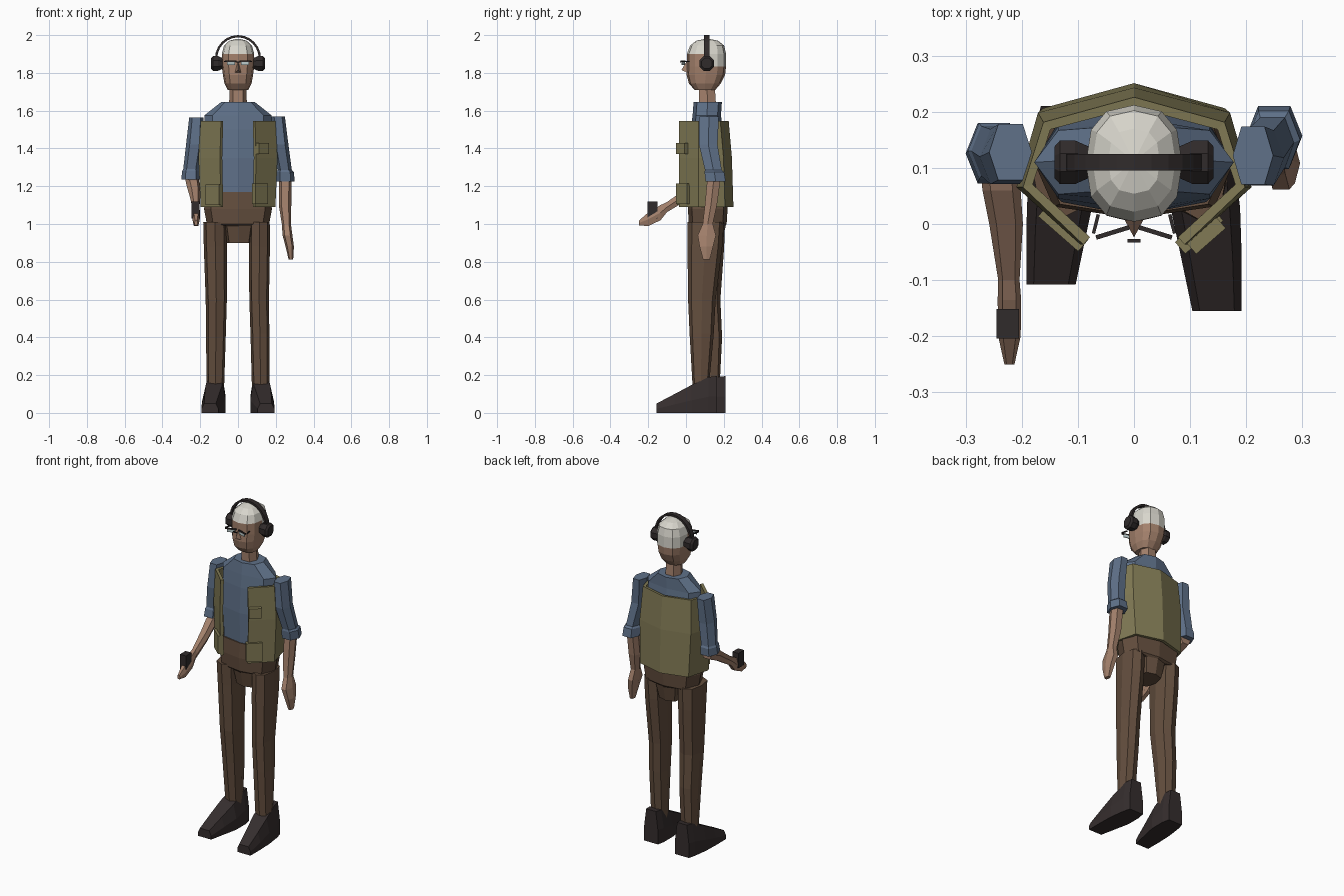
import bpy, bmesh, math
from mathutils import Matrix, Vector

cube = bpy.data.objects.get("Cube")
if cube:
    bpy.data.objects.remove(cube)


def material(name, rgb):
    m = bpy.data.materials.new(name)
    m.use_nodes = True
    m.diffuse_color = (*rgb, 1)
    m.node_tree.nodes["Principled BSDF"].inputs["Base Color"].default_value = (*rgb, 1)
    return m


SKIN = material("skin", (0.37, 0.22, 0.15))
HAIR = material("white_hair", (0.68, 0.665, 0.6))
SHIRT = material("blue_shirt", (0.115, 0.165, 0.25))
VEST = material("olive_vest", (0.22, 0.195, 0.09))
TROUSERS = material("brown_trousers", (0.125, 0.076, 0.048))
SHOE = material("dark_shoe", (0.036, 0.027, 0.027))
BLACK = material("charcoal", (0.03, 0.024, 0.024))
LENS = material("pale_lens", (0.5, 0.6, 0.6))


def finish(name, bm, *mats):
    bmesh.ops.recalc_face_normals(bm, faces=bm.faces)
    mesh = bpy.data.meshes.new(name)
    bm.to_mesh(mesh)
    bm.free()
    for m in mats:
        mesh.materials.append(m)
    ob = bpy.data.objects.new(name, mesh)
    bpy.context.collection.objects.link(ob)
    return ob


def skin_rings(bm, rings):
    """Join equal rings of points into a capped tube."""
    loops = [[bm.verts.new(p) for p in ring] for ring in rings]
    n = len(loops[0])
    for a, b in zip(loops, loops[1:]):
        for i in range(n):
            bm.faces.new((a[i], a[(i + 1) % n], b[(i + 1) % n], b[i]))
    bm.faces.new(loops[0])
    bm.faces.new(loops[-1])


def loft(name, sections, mat, n=8, axis="Z", p=0.8, turn=0.0):
    """Tube through sections (x, y, z, radius_a, radius_b) across an axis."""
    def ring(x, y, z, ra, rb):
        pts = []
        for i in range(n):
            t = 2 * math.pi * i / n + turn
            c, s = math.cos(t), math.sin(t)
            a = math.copysign(abs(c) ** p, c) * ra
            b = math.copysign(abs(s) ** p, s) * rb
            off = {"X": (0, a, b), "Y": (a, 0, b), "Z": (a, b, 0)}[axis]
            pts.append(Vector((x, y, z)) + Vector(off))
        return pts
    bm = bmesh.new()
    skin_rings(bm, [ring(*s) for s in sections])
    return finish(name, bm, mat)


def box(name, centre, size, mat, turn=0.0):
    bm = bmesh.new()
    bmesh.ops.create_cube(bm, size=1)
    bm.transform(Matrix.Translation(centre) @ Matrix.Rotation(turn, 4, "Z")
                 @ Matrix.Diagonal((*size, 1)))
    return finish(name, bm, mat)


def sheet(name, rows, mat, thickness):
    """Open grid of points given thickness."""
    bm = bmesh.new()
    grid = [[bm.verts.new(p) for p in row] for row in rows]
    for a, b in zip(grid, grid[1:]):
        for i in range(len(a) - 1):
            bm.faces.new((a[i], a[i + 1], b[i + 1], b[i]))
    ob = finish(name, bm, mat)
    mod = ob.modifiers.new("thickness", "SOLIDIFY")
    mod.thickness = thickness
    mod.offset = 0
    return ob


# Torso, hips and neck
loft("shirt", [(0, .115, 1.14, .16, .095), (0, .115, 1.35, .17, .1),
               (0, .11, 1.5, .178, .085), (0, .11, 1.575, .178, .075),
               (0, .115, 1.645, .09, .075)], SHIRT)
loft("hips", [(0, .115, 1.17, .165, .1), (0, .115, 1.08, .18, .105),
              (0, .115, 1.0, .165, .1), (.005, .115, .99, .08, .095),
              (.005, .115, .9, .065, .075)], TROUSERS, p=0.65)
loft("neck", [(0, .115, 1.62, .048, .05), (0, .11, 1.75, .042, .046)], SKIN, n=6)

# Head, with hair over the crown and the back
head = loft("head", [(0, .1, 1.71, .055, .055), (0, .1, 1.745, .072, .085),
                     (0, .105, 1.79, .08, .102), (0, .108, 1.835, .086, .104),
                     (0, .108, 1.9, .086, .104), (0, .112, 1.945, .074, .09),
                     (0, .112, 1.97, .046, .058), (0, .112, 1.98, .01, .012)],
            SKIN, n=12)
head.data.materials.append(HAIR)
for f in head.data.polygons:
    c = f.center
    f.material_index = int(c.z > 1.9 or (c.z > 1.83 and c.y > .125))

# Nose
bm = bmesh.new()
base = [bm.verts.new(v) for v in ((-.018, .01, 1.8), (.018, .01, 1.8), (0, .006, 1.865))]
tip = bm.verts.new((0, -.024, 1.815))
bm.faces.new(base)
for i in range(3):
    bm.faces.new((base[i], base[(i + 1) % 3], tip))
finish("nose", bm, SKIN)

# Glasses
for side, s in (("left", 1), ("right", -1)):
    box(side + "_lens", (s * .037, -.014, 1.85), (.044, .005, .018), LENS, -s * .3)
    box(side + "_glasses_frame", (s * .038, -.015, 1.861), (.062, .008, .007), BLACK, -s * .3)
    box(side + "_glasses_temple", (s * .068, 0, 1.861), (.006, .035, .006), BLACK, s * .25)
box("glasses_bridge", (0, -.03, 1.857), (.024, .006, .006), BLACK)

# Headphones
for side, s in (("left", 1), ("right", -1)):
    loft(side + "_ear_cup", [(s * .08, .11, 1.85, .03, .03), (s * .105, .11, 1.85, .042, .042),
                             (s * .132, .11, 1.85, .042, .042), (s * .142, .11, 1.85, .03, .03)],
         BLACK, axis="X", p=1, turn=math.pi / 8)
arc = [math.pi * i / 12 for i in range(13)]
sheet("headphone_band", [[(.116 * math.cos(t), y, 1.875 + .119 * math.sin(t)) for t in arc]
                         for y in (.095, .125)], BLACK, .012)

# Open vest
half = [(.087, -.03), (.195, .068), (.16, .2)]


def vest_row(z, wide, back):
    right = [(-x * wide, y + (back if y > .1 else 0), z) for x, y in half]
    left = [(-x, y, z) for x, y, z in reversed(right)]
    return right + [(0, .242 + back, z)] + left


sheet("vest", [vest_row(1.09, .97, 0), vest_row(1.35, 1.03, -.008),
               vest_row(1.545, .97, -.025)], VEST, .018)

# Vest pockets
for name, x, y, z, w, h in (("upper_left_pocket", .128, -.02, 1.4, .07, .06),
                            ("lower_left_pocket", .116, -.013, 1.16, .09, .11),
                            ("lower_right_pocket", -.126, -.007, 1.155, .095, .11)):
    box(name, (x, y, z), (w, .028, h), VEST, math.copysign(.72, x))

# Sleeves with flared cuffs
loft("left_sleeve", [(.212, .122, 1.57, .036, .058), (.225, .118, 1.42, .042, .055),
                     (.247, .145, 1.285, .038, .05), (.249, .15, 1.275, .047, .058),
                     (.25, .157, 1.225, .05, .06)], SHIRT, n=6)
loft("right_sleeve", [(-.22, .128, 1.565, .038, .056), (-.23, .12, 1.42, .045, .055),
                      (-.248, .13, 1.29, .042, .05), (-.249, .13, 1.28, .047, .056),
                      (-.25, .126, 1.235, .05, .06)], SHIRT, n=6)

# Hanging left arm and raised right arm
loft("left_forearm_and_hand", [(.25, .15, 1.26, .034, .04), (.249, .132, 1.1, .033, .036),
                               (.256, .115, 1.0, .024, .03), (.262, .11, .94, .026, .054),
                               (.274, .108, .88, .022, .04), (.28, .108, .812, .012, .02)],
     SKIN, n=6)
loft("right_forearm_and_hand", [(-.243, .15, 1.235, .036, .036), (-.236, .06, 1.195, .034, .04),
                                (-.228, 0, 1.155, .03, .036), (-.223, -.1, 1.09, .019, .03),
                                (-.222, -.135, 1.06, .021, .045), (-.222, -.2, 1.025, .02, .04),
                                (-.222, -.25, 1.005, .009, .014)], SKIN, n=6, axis="Y")
box("handheld_device", (-.225, -.178, 1.075), (.04, .053, .09), BLACK)

# Legs
loft("left_leg", [(.114, .105, 1.01, .054, .096), (.113, .1, .88, .056, .092),
                  (.112, .084, .6, .052, .073), (.116, .083, .42, .05, .064),
                  (.12, .078, .12, .046, .042)], TROUSERS)
loft("right_leg", [(-.122, .11, 1.01, .062, .096), (-.12, .112, .88, .061, .09),
                   (-.115, .108, .6, .056, .074), (-.117, .125, .4, .052, .066),
                   (-.12, .135, .12, .046, .042)], TROUSERS)

# Shoes: a chamfered section swept from heel to toe
section = [(-1, 0), (1, 0), (1, .45), (.7, 1), (-.7, 1), (-1, .45)]
for side, s, shift in (("left", 1, 0), ("right", -1, .047)):
    stations = [(.163, .12, .046, .195), (.12, .121, .056, .19), (.03, .127, .062, .148),
                (-.06, .138, .054, .1), (-.155, .148, .044, .05)]
    bm = bmesh.new()
    skin_rings(bm, [[(s * (x + a * w), y + shift, b * h) for a, b in section]
                    for y, x, w, h in stations])
    finish(side + "_shoe", bm, SHOE)
